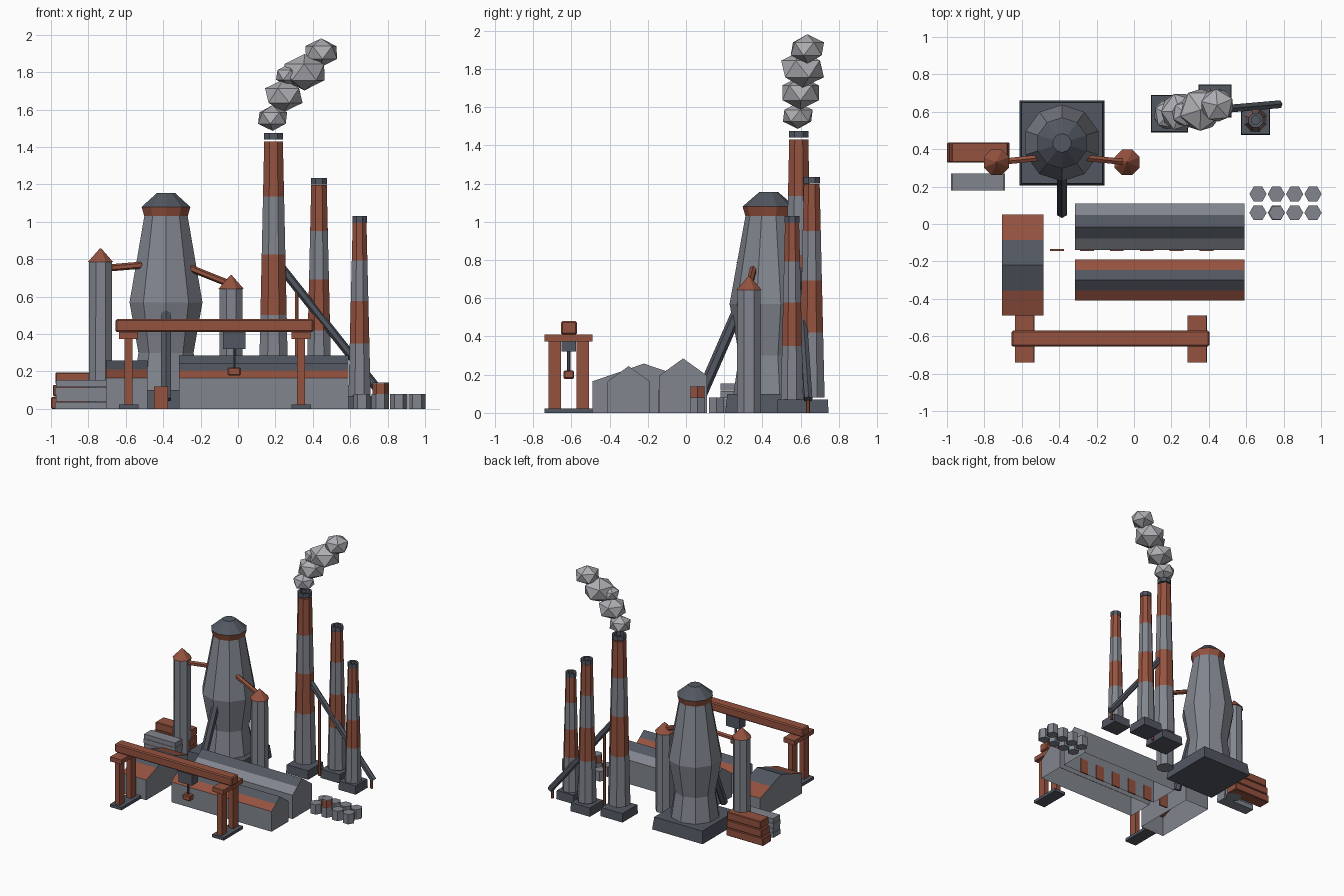
import bpy, bmesh, random
from math import pi, cos, sin
from mathutils import Vector, Matrix

if "Cube" in bpy.data.objects:
    bpy.data.objects.remove(bpy.data.objects["Cube"])
random.seed(4)


def mat(name, c):
    m = bpy.data.materials.new(name)
    m.diffuse_color = (*c, 1)
    m.use_nodes = True
    m.node_tree.nodes["Principled BSDF"].inputs["Base Color"].default_value = m.diffuse_color
    return m


RED = mat("rust_red", (0.30, 0.085, 0.05))
GREY = mat("mid_grey", (0.22, 0.235, 0.27))
DARK = mat("dark_steel", (0.085, 0.095, 0.12))
SMOKE = mat("smoke_grey", (0.42, 0.42, 0.45))


def finish(name, bm, mats, loc=(0, 0, 0)):
    bmesh.ops.recalc_face_normals(bm, faces=bm.faces)
    me = bpy.data.meshes.new(name)
    bm.to_mesh(me)
    bm.free()
    for m in mats:
        me.materials.append(m)
    ob = bpy.data.objects.new(name, me)
    ob.location = loc
    bpy.context.collection.objects.link(ob)
    return ob


def box(name, x0, x1, y0, y1, z0, z1, m, taper=1.0, bevel=0, turn=0):
    bm = bmesh.new()
    bmesh.ops.create_cube(bm, size=1)
    for v in bm.verts:
        k = taper if v.co.z > 0 else 1
        v.co = Vector((v.co.x * (x1 - x0) * k, v.co.y * (y1 - y0) * k, v.co.z * (z1 - z0)))
    if bevel:
        bmesh.ops.bevel(bm, geom=bm.edges[:], offset=bevel, segments=1, affect='EDGES')
    ob = finish(name, bm, [m], ((x0 + x1) / 2, (y0 + y1) / 2, (z0 + z1) / 2))
    ob.rotation_euler.z = turn
    return ob


def lathe(name, x, y, n, rings, mats, start=0.0):
    """rings: (radius, z, material index of the band above it)"""
    bm = bmesh.new()
    loops = [[bm.verts.new((r * cos(start + 2 * pi * i / n), r * sin(start + 2 * pi * i / n), z))
              for i in range(n)] for r, z, _ in rings]
    for a, b, (_, _, k) in zip(loops, loops[1:], rings):
        for i in range(n):
            j = (i + 1) % n
            bm.faces.new((a[i], a[j], b[j], b[i])).material_index = k
    bm.faces.new(loops[0][::-1]).material_index = rings[0][2]
    bm.faces.new(loops[-1]).material_index = rings[-1][2]
    bmesh.ops.remove_doubles(bm, verts=bm.verts, dist=1e-5)
    return finish(name, bm, mats, (x, y, 0))


def pipe(name, a, b, r, m, n=6):
    a, b = Vector(a), Vector(b)
    bm = bmesh.new()
    bmesh.ops.create_cone(bm, cap_ends=True, segments=n, radius1=r, radius2=r, depth=(b - a).length)
    bmesh.ops.rotate(bm, verts=bm.verts, matrix=(b - a).to_track_quat('Z', 'Y').to_matrix())
    return finish(name, bm, [m], (a + b) / 2)


def hall(name, x0, x1, y0, y1, eave, ridge, lower):
    """Gabled shed, open below; each roof slope has a lower and an upper strip."""
    bm = bmesh.new()
    ym, h = (y0 + y1) / 2, (eave + ridge) / 2
    prof = [(y0, 0), (y0, eave), ((y0 + ym) / 2, h), (ym, ridge), ((y1 + ym) / 2, h), (y1, eave), (y1, 0)]
    a = [bm.verts.new((x0, y, z)) for y, z in prof]
    b = [bm.verts.new((x1, y, z)) for y, z in prof]
    for i, k in enumerate((0, 1, 2, 2, 1, 0)):
        bm.faces.new((a[i], a[i + 1], b[i + 1], b[i])).material_index = k
    bm.faces.new(a)
    bm.faces.new(b)
    return finish(name, bm, [GREY, lower, DARK])


# Blast furnace on its plinth
FX, FY = -0.385, 0.433
box("furnace_plinth", FX - .228, FX + .228, FY - .228, FY + .228, 0, .1, DARK, .95)
lathe("blast_furnace", FX, FY, 10,
      [(.185, .1, 0), (.155, .3, 0), (.205, .57, 0), (.122, 1.03, 1), (.137, 1.08, 2), (.05, 1.155, 2)],
      [GREY, RED, DARK], pi / 2)

# Side silos with red cone roofs and gas pipes
for side, x, h, z0, z1 in (("left", -.735, .785, .77, .75), ("right", -.037, .642, .76, .665)):
    lathe(side + "_silo", x, .33, 8, [(.068, 0, 0), (.066, h, 0)], [GREY], pi / 8)
    lathe(side + "_silo_roof", x, .33, 8, [(.073, h, 0), (.004, h + .073, 0)], [RED], pi / 8)
    fx = FX + (.11 if x > FX else -.11)
    pipe(side + "_gas_pipe", (fx, .355, z0), (x, .33, z1), .019, RED)

# Inclined skip hoist
pipe("skip_hoist", (FX, .37, .76), (FX, .06, .05), .03, DARK)

# Three banded chimneys
for name, x, y, h, rb, rt, s in (("tall", .19, .59, 1.475, .088, .053, .1),
                                 ("middle", .433, .658, 1.235, .075, .044, .088),
                                 ("short", .65, .555, 1.03, .066, .039, .078)):
    box(name + "_chimney_base", x - s, x + s, y - s, y + s, 0, .07, DARK, .96)
    rings = [(rb + (rt - rb) * z, z * h, k)
             for z, k in ((.065, 0), (.34, 1), (.56, 0), (.77, 1), (.97, 1))]
    lathe(name + "_chimney", x, y, 8, rings, [GREY, RED], pi / 8)
    lathe(name + "_chimney_cap", x, y, 8,
          [(rt + .003, h - .035, 0), (rt + .003, h, 0), (rt - .014, h, 0), (rt - .014, h - .03, 0)],
          [DARK], pi / 8)

# Diagonal flue with posts
pipe("flue_duct", (.2, .59, .795), (.775, .64, .07), .024, DARK)
pipe("flue_post_high", (.315, .6, 0), (.315, .6, .65), .011, RED)
pipe("flue_post_low", (.76, .638, 0), (.76, .638, .09), .011, RED)

# Smoke plume
for i, (x, y, z, r) in enumerate(((.185, .585, 1.555, .088), (.245, .6, 1.675, .112), (.27, .59, 1.785, .075),
                                  (.355, .61, 1.8, .125), (.445, .635, 1.905, .098))):
    bm = bmesh.new()
    bmesh.ops.create_icosphere(bm, subdivisions=1, radius=r)
    bmesh.ops.rotate(bm, verts=bm.verts, matrix=Matrix.Rotation(random.uniform(0, 6), 3, 'Z'))
    bmesh.ops.scale(bm, verts=bm.verts, vec=(1, 1, .78))
    finish(f"smoke_puff_{i}", bm, [SMOKE], (x, y, z))

# Sheds and the row of doors between them
hall("rear_hall", -.315, .59, -.14, .11, .195, .285, GREY)
hall("front_hall", -.315, .59, -.41, -.19, .165, .245, RED)
hall("left_hall", -.705, -.485, -.49, .05, .165, .258, RED)
for i in range(6):
    x = -.412 + .16 * i
    box(f"hall_door_{i}", x - .037, x + .037, -.144, -.134, 0, .12, RED)

# Gantry crane
box("gantry_beam", -.655, .403, -.655, -.57, .41, .48, RED, bevel=.008)
for side, x in (("left", -.585), ("right", .337)):
    box(side + "_gantry_foot", x - .052, x + .052, -.74, -.49, 0, .024, DARK)
    box(side + "_gantry_cap", x - .05, x + .05, -.74, -.49, .373, .41, RED)
    for k, y in enumerate((-.687, -.54)):
        box(f"{side}_gantry_leg_{k}", x - .021, x + .021, y - .033, y + .033, .024, .373, RED)
box("crane_trolley", -.08, .04, -.652, -.575, .32, .41, DARK)
pipe("hoist_cable", (-.02, -.613, .2), (-.02, -.613, .33), .009, DARK)
box("hook_block", -.055, .015, -.64, -.586, .178, .222, RED, bevel=.006)

# Stacked slabs
for i in range(4):
    d = .005 * (i % 2)
    box(f"grey_slab_{i}", -.978 + d, -.69 - d, .18, .27, .039 * i, .039 * i + .037, GREY)
for i in range(3):
    d = .012 * i
    box(f"red_slab_{i}", -1 + d, -.665 - d / 3, .328, .435, .066 * i, .066 * i + .063, RED, bevel=.005)

# Barrels, one stacked on top
for r, y in enumerate((.06, .16)):
    for c in range(4):
        lathe(f"barrel_{r}_{c}", .663 + .098 * c, y, 6, [(.046, 0, 0), (.046, .08, 0)], [GREY])
lathe("stacked_barrel", .763, .06, 6, [(.043, .08, 0), (.043, .135, 1), (.043, .142, 1)], [RED, GREY])
